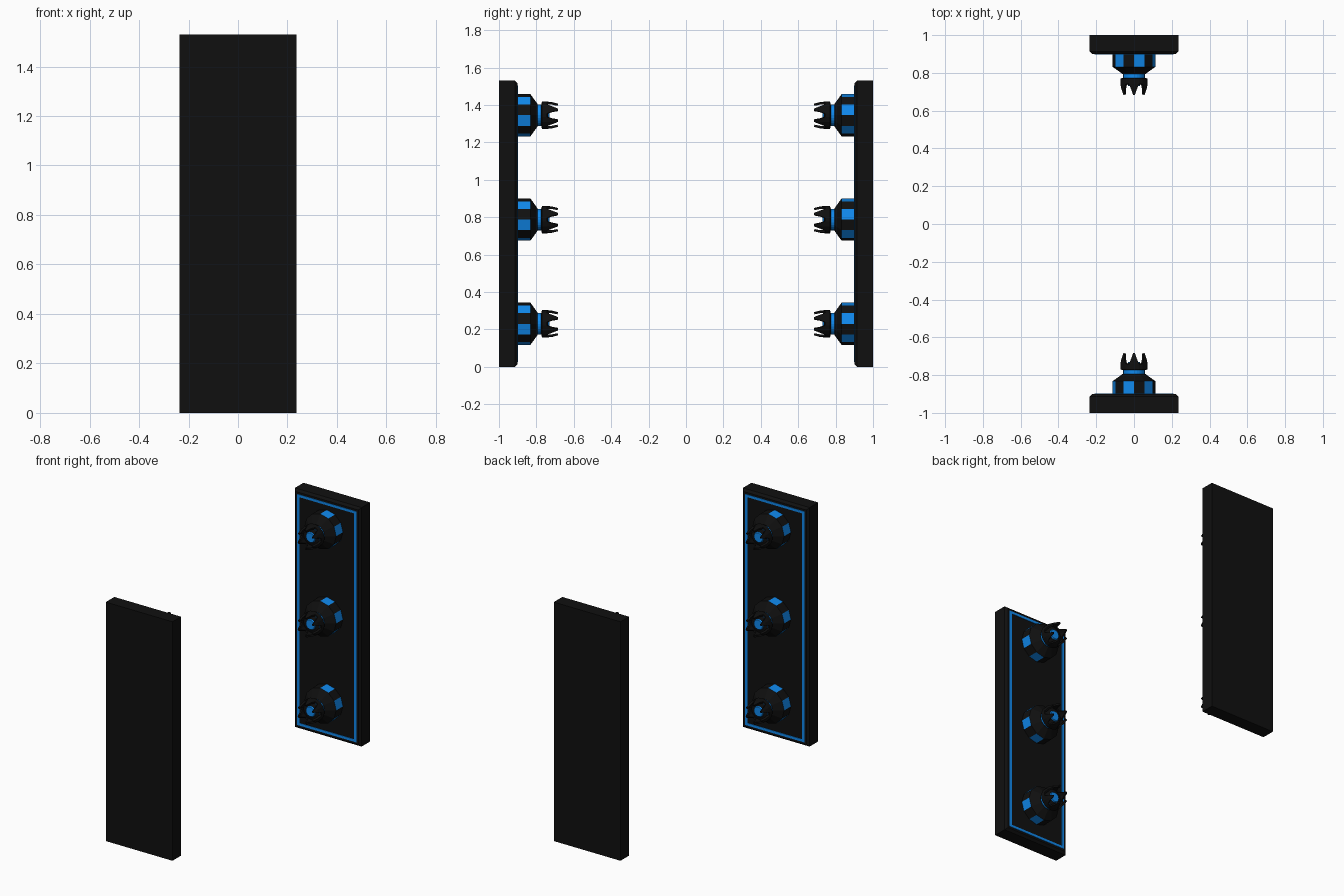
import bpy, bmesh
from math import sin, cos, pi, radians
from mathutils import Matrix

if "Cube" in bpy.data.objects:
    bpy.data.objects.remove(bpy.data.objects["Cube"])


def material(name, color):
    m = bpy.data.materials.new(name)
    m.diffuse_color = color
    m.use_nodes = True
    m.node_tree.nodes["Principled BSDF"].inputs["Base Color"].default_value = m.diffuse_color
    return m


BLACK = material("black_metal", (0.005, 0.005, 0.005, 1))
BLUE = material("blue_glow", (0.005, 0.25, 0.85, 1))
PANEL_Y, EMITTER_Z = -0.9, (0.23, 0.787, 1.345)


def finish(name, bm, turned):
    # the back gate is the front one turned half way round z
    bmesh.ops.recalc_face_normals(bm, faces=bm.faces)
    me = bpy.data.meshes.new(name)
    bm.to_mesh(me)
    bm.free()
    me.materials.append(BLACK)
    me.materials.append(BLUE)
    if turned:
        me.transform(Matrix.Rotation(pi, 4, 'Z'))
    ob = bpy.data.objects.new(name, me)
    bpy.context.collection.objects.link(ob)
    return ob


def point(r, y, deg, z):
    return (r * cos(radians(deg)), y, z + r * sin(radians(deg)))


def lathe(profile, sides, z, colour):
    # colour(row, side) gives the material slot of each facet
    bm = bmesh.new()
    rings = [[bm.verts.new(point(r, y, 360 * i / sides, z)) for i in range(sides)]
             for r, y in profile]
    for row, (a, b) in enumerate(zip(rings, rings[1:])):
        for i in range(sides):
            j = (i + 1) % sides
            f = bm.faces.new((a[i], a[j], b[j], b[i]))
            f.material_index = colour(row, i)
    bm.faces.new(rings[0])
    bm.faces.new(rings[-1]).material_index = colour(len(rings) - 1, 0)
    return bm


def panel(name, turned):
    bm = bmesh.new()
    bmesh.ops.create_cube(bm, size=1, matrix=Matrix.Translation((0, -0.95, 0.765))
                          @ Matrix.Diagonal((0.472, 0.1, 1.53, 1)))
    edges = [e for e in bm.edges if all(v.co.y > -0.95 for v in e.verts)]
    bmesh.ops.bevel(bm, geom=edges, offset=0.014, segments=1, affect='EDGES')
    finish(name, bm, turned)


def light_strip(name, turned):
    # thin rectangular frame near the rim of the inner face
    bm = bmesh.new()
    loops = []
    for inset, y in ((0.026, PANEL_Y), (0.026, PANEL_Y + 0.003),
                     (0.042, PANEL_Y + 0.003), (0.042, PANEL_Y)):
        x, z0, z1 = 0.236 - inset, inset, 1.53 - inset
        loops.append([bm.verts.new(c) for c in
                      ((-x, y, z0), (x, y, z0), (x, y, z1), (-x, y, z1))])
    for k in range(4):
        a, b = loops[k], loops[(k + 1) % 4]
        for i in range(4):
            j = (i + 1) % 4
            bm.faces.new((a[i], a[j], b[j], b[i])).material_index = 1
    finish(name, bm, turned)


def claw(name, z, turned):
    # collar with six tapering prongs
    bm = bmesh.new()
    angles = [30 + 60 * k + d for k in range(6) for d in (-22, 0, 22)]
    rings = [[bm.verts.new(point(r, y, a, z)) for a in angles]
             for r, y in ((0.058, -0.774), (0.073, -0.770), (0.073, -0.742))]
    n = len(angles)
    for a, b in zip(rings, rings[1:]):
        for i in range(n):
            j = (i + 1) % n
            bm.faces.new((a[i], a[j], b[j], b[i]))
    prev = rings[-1]
    for r, y, half in ((0.070, -0.715, 13), (0.062, -0.684, 5)):
        row = [bm.verts.new(point(r, y, 30 + 60 * k + d, z))
               for k in range(6) for d in (-half, 0, half)]
        for i in range(n):
            if i % 3 < 2:
                bm.faces.new((prev[i], prev[i + 1], row[i + 1], row[i]))
        prev = row
    ob = finish(name, bm, turned)
    s = ob.modifiers.new("thickness", 'SOLIDIFY')
    s.thickness, s.offset = 0.012, -1


for side, turned in (("front", False), ("back", True)):
    panel(side + "_panel", turned)
    light_strip(side + "_light_strip", turned)
    for k, z in enumerate(EMITTER_Z):
        tag = f"{side}_{k + 1}"
        # twelve-sided housing with alternate lit windows
        body = lathe([(0.113, -0.902), (0.113, -0.832), (0.059, -0.793)], 12, z,
                     lambda row, i: int(row == 0 and i % 2 == 1))
        finish("emitter_housing_" + tag, body, turned)
        # glowing neck, dark cap and lit tip
        core = lathe([(0.057, -0.80), (0.057, -0.745), (0.034, -0.737), (0.030, -0.730)],
                     24, z, lambda row, i: int(row != 1))
        finish("emitter_core_" + tag, core, turned)
        claw("emitter_claw_" + tag, z, turned)
